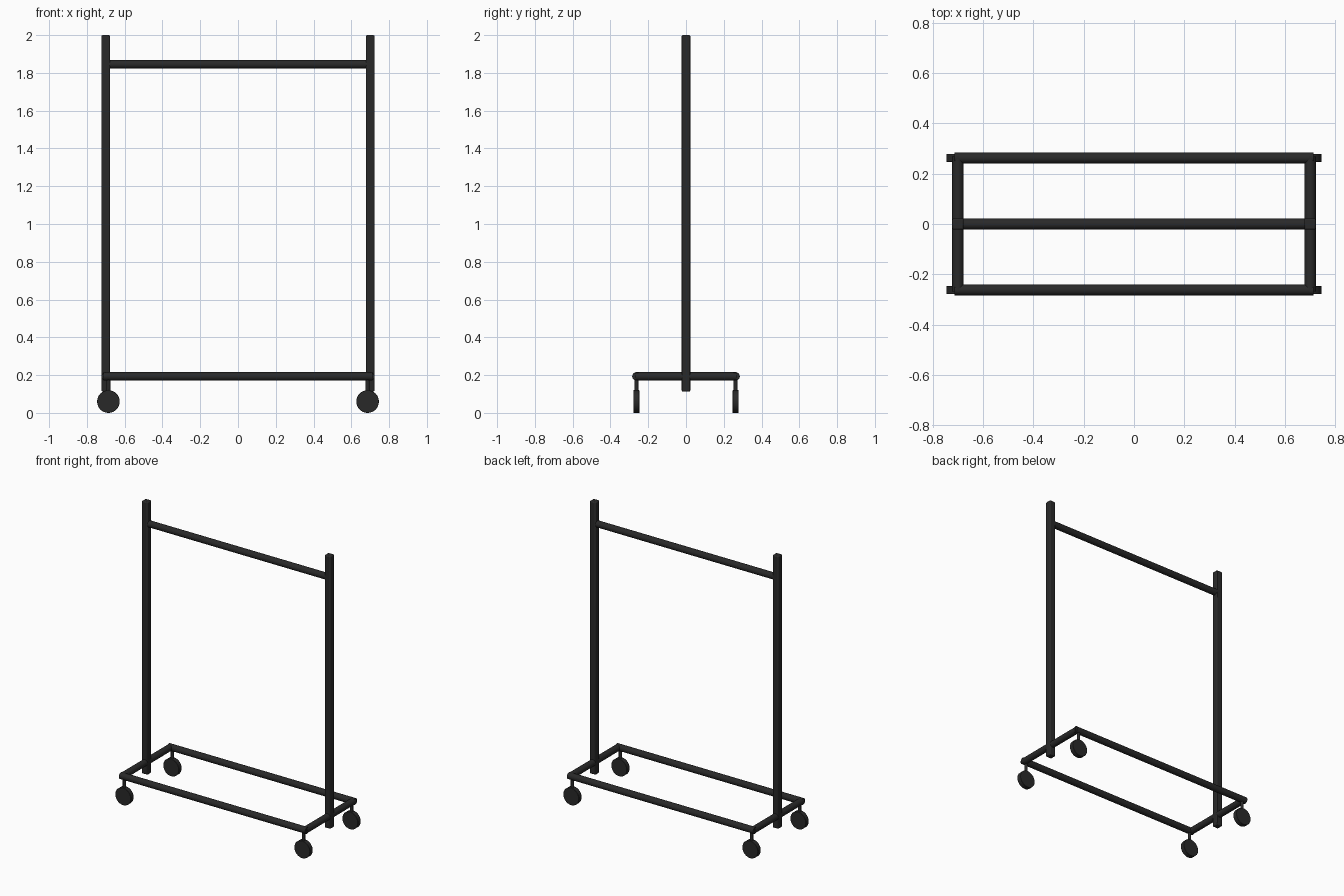
import bpy, math
from mathutils import Vector

if "Cube" in bpy.data.objects:
    bpy.data.objects.remove(bpy.data.objects["Cube"])

black = bpy.data.materials.new("matte_black")
black.diffuse_color = (0.022, 0.022, 0.022, 1)
black.use_nodes = True
black.node_tree.nodes["Principled BSDF"].inputs["Base Color"].default_value = black.diffuse_color

def finish(ob, name):
    ob.name = name
    ob.data.materials.append(black)
    bpy.ops.object.shade_smooth_by_angle(angle=math.radians(35))

def rod(name, a, b, r, sides=20, bevel=0):
    a, b = Vector(a), Vector(b)
    d = b - a
    bpy.ops.mesh.primitive_cylinder_add(vertices=sides, radius=r, depth=d.length,
        location=(a + b) / 2, rotation=d.to_track_quat('Z', 'Y').to_euler())
    ob = bpy.context.object
    finish(ob, name)
    if bevel:
        m = ob.modifiers.new("edge", 'BEVEL')
        m.width, m.segments, m.limit_method = bevel, 2, 'ANGLE'
    return ob

R, X, Y, Z = 0.0225, 0.70, 0.2625, 0.193

# hanging rail
rod("hanging_rail", (-X, 0, 1.845), (X, 0, 1.845), R)

for sx, side in ((-1, "left"), (1, "right")):
    # square upright with softened edges
    bpy.ops.mesh.primitive_cube_add(size=1, location=(sx * X, 0, 1.0565))
    post = bpy.context.object
    post.scale = (0.045, 0.045, 1.887)
    bpy.ops.object.transform_apply(location=False, rotation=False, scale=True)
    m = post.modifiers.new("edge", 'BEVEL')
    m.width, m.segments = 0.006, 2
    finish(post, side + "_upright")
    # short base rail
    rod(side + "_base_rail", (sx * X, -Y - 0.006, Z), (sx * X, Y + 0.006, Z), R)

for sy, end in ((-1, "front"), (1, "back")):
    # long base rail
    rod(end + "_base_rail", (-0.713, sy * Y, Z), (0.713, sy * Y, Z), R)
    for sx, side in ((-1, "left"), (1, "right")):
        # caster stem and wheel
        cx = sx * 0.686
        rod(f"{end}_{side}_caster_stem", (cx, sy * Y, 0.08), (cx, sy * Y, Z), 0.011, 12)
        rod(f"{end}_{side}_caster_wheel", (cx, sy * Y - 0.016, 0.06),
            (cx, sy * Y + 0.016, 0.06), 0.06, 32, 0.002)
